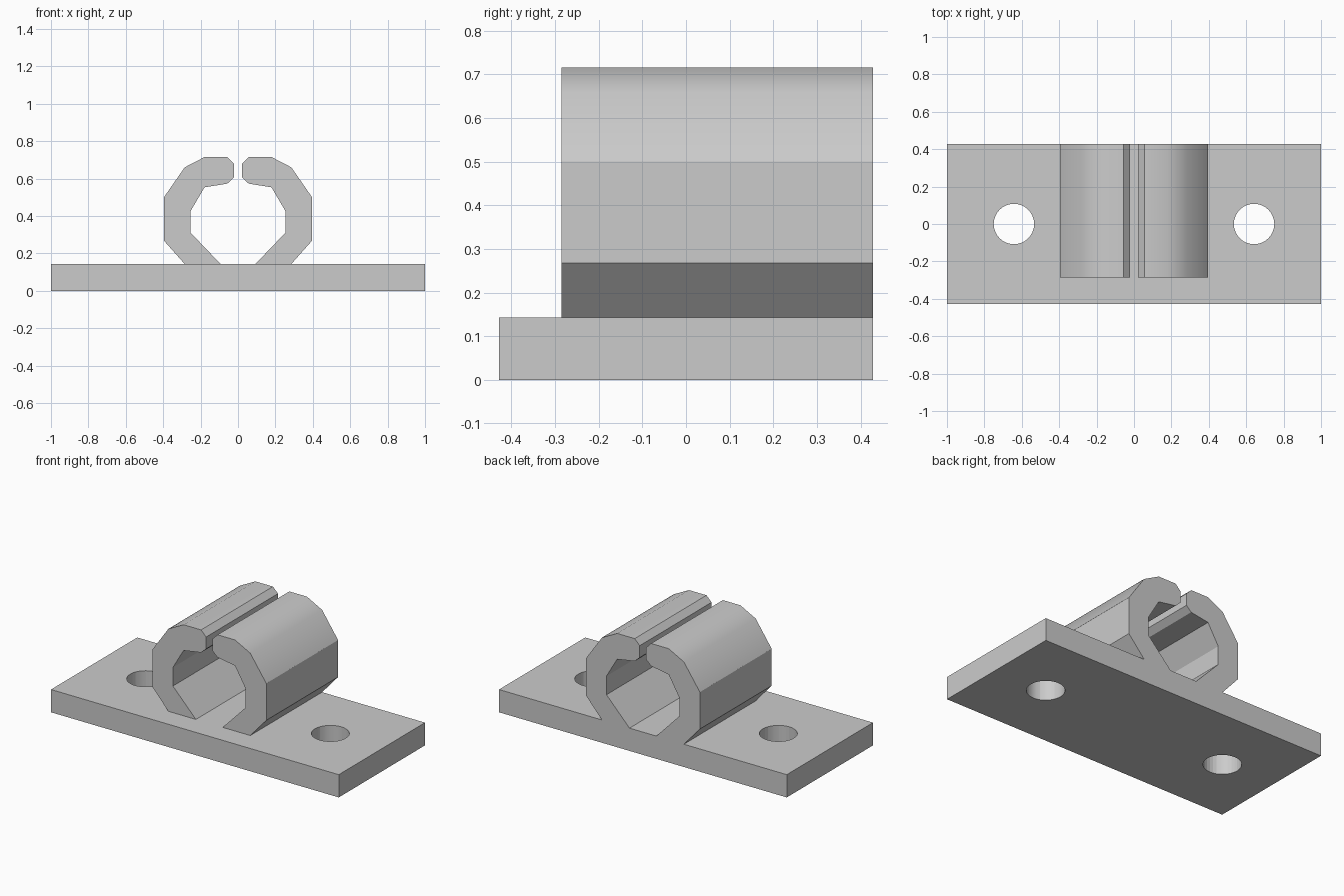
import bpy, math

cube = bpy.data.objects.get("Cube")
if cube:
    bpy.data.objects.remove(cube, do_unlink=True)

GREY = (0.6, 0.6, 0.6, 1)
grey = bpy.data.materials.new("light grey plastic")
grey.use_nodes = True
grey.diffuse_color = GREY
grey.node_tree.nodes["Principled BSDF"].inputs["Base Color"].default_value = GREY

HALF_DEPTH = 0.428
THICK = 0.143


def extrude_profile(name, outline, y0, y1):
    """Solid made by extruding an (x, z) outline along y."""
    n = len(outline)
    verts = [(x, y, z) for y in (y0, y1) for x, z in outline]
    faces = [tuple(range(n)), tuple(reversed(range(n, 2 * n)))]
    faces += [(i, i + n, (i + 1) % n + n, (i + 1) % n) for i in range(n)]
    mesh = bpy.data.meshes.new(name)
    mesh.from_pydata(verts, [], faces)
    obj = bpy.data.objects.new(name, mesh)
    bpy.context.collection.objects.link(obj)
    mesh.materials.append(grey)
    return obj


def activate(obj):
    bpy.ops.object.select_all(action='DESELECT')
    obj.select_set(True)
    bpy.context.view_layer.objects.active = obj


def finish(obj):
    activate(obj)
    bpy.ops.object.mode_set(mode='EDIT')
    bpy.ops.mesh.select_all(action='SELECT')
    bpy.ops.mesh.normals_make_consistent(inside=False)
    bpy.ops.object.mode_set(mode='OBJECT')
    bpy.ops.object.shade_smooth_by_angle(angle=math.radians(30))


# Mounting plate with two screw holes
plate = extrude_profile("mounting_plate",
                        [(-1, 0), (1, 0), (1, THICK), (-1, THICK)],
                        -HALF_DEPTH, HALF_DEPTH)
finish(plate)
for side in (-1, 1):
    bpy.ops.mesh.primitive_cylinder_add(vertices=32, radius=0.108, depth=1,
                                        location=(side * 0.642, 0, 0))
    cutter = bpy.context.object
    cutter.name = "screw_hole_cutter"
    cutter.data.materials.append(grey)
    activate(plate)
    cut = plate.modifiers.new("screw_hole", 'BOOLEAN')
    cut.operation = 'DIFFERENCE'
    cut.solver = 'EXACT'
    cut.object = cutter
    bpy.ops.object.modifier_apply(modifier=cut.name)
    bpy.data.objects.remove(cutter, do_unlink=True)
finish(plate)

# Clip jaws: hooked profile, mirrored across the slot
jaw = [(0.285, THICK), (0.396, 0.268), (0.396, 0.5), (0.285, 0.66),
       (0.179, 0.715), (0.057, 0.715), (0.022, 0.68), (0.022, 0.605),
       (0.057, 0.573), (0.179, 0.553), (0.253, 0.427), (0.253, 0.31),
       (0.093, THICK)]
for name, side in (("left_clip_jaw", 1), ("right_clip_jaw", -1)):
    finish(extrude_profile(name, [(side * x, z) for x, z in jaw],
                           -0.285, HALF_DEPTH))
